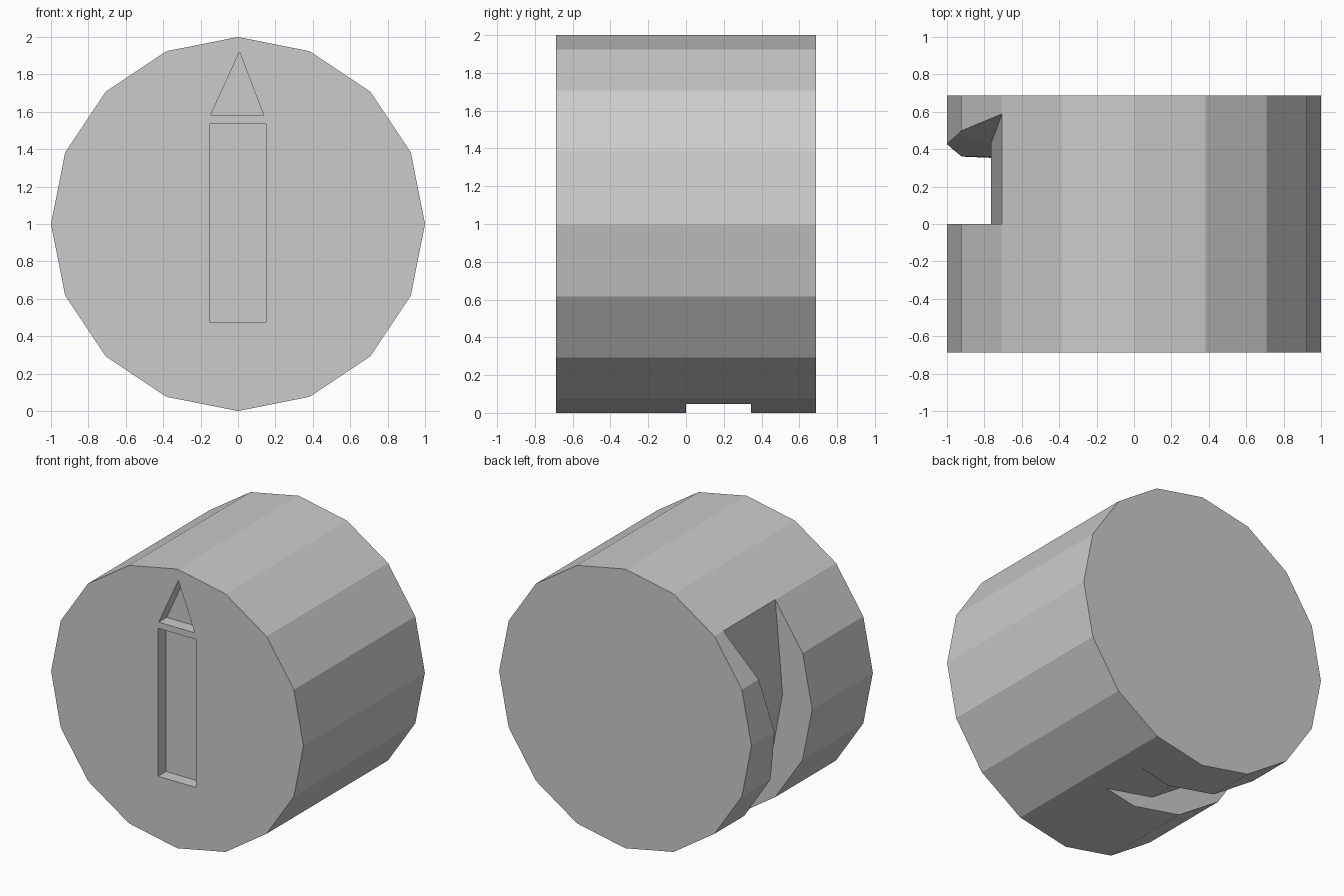
import bpy, bmesh, math

if "Cube" in bpy.data.objects:
    bpy.data.objects.remove(bpy.data.objects["Cube"])

HALF = 0.687   # half length along y
SIDES = 16


def rim(deg, r=1.0):
    a = math.radians(deg)
    return (r * math.cos(a), 1 + r * math.sin(a))


def make_object(name, verts, faces):
    mesh = bpy.data.meshes.new(name)
    mesh.from_pydata(verts, [], faces)
    bm = bmesh.new()
    bm.from_mesh(mesh)
    bmesh.ops.recalc_face_normals(bm, faces=bm.faces)
    bm.to_mesh(mesh)
    bm.free()
    ob = bpy.data.objects.new(name, mesh)
    bpy.context.collection.objects.link(ob)
    return ob


def prism(name, outline, y0, y1):
    n = len(outline)
    verts = [(x, y, z) for y in (y0, y1) for x, z in outline]
    faces = [tuple(range(n)), tuple(range(n, 2 * n))]
    faces += [(i, (i + 1) % n, n + (i + 1) % n, n + i) for i in range(n)]
    return make_object(name, verts, faces)


def cut(target, cutter):
    cutter.hide_render = True
    mod = target.modifiers.new("cut", 'BOOLEAN')
    mod.operation = 'DIFFERENCE'
    mod.solver = 'EXACT'
    mod.object = cutter
    bpy.context.view_layer.objects.active = target
    bpy.ops.object.modifier_apply(modifier=mod.name)
    bpy.data.objects.remove(cutter)


# Drum body: 16-sided, lying along y
drum = prism("drum_body", [rim(i * 360 / SIDES) for i in range(SIDES)], -HALF, HALF)

# Recessed pointer on the front: bar and arrow tip
cut(drum, prism("bar_cutter", [(-0.152, 0.475), (0.15, 0.475), (0.15, 1.535), (-0.152, 1.535)],
                -HALF - 0.1, -HALF + 0.09))
cut(drum, prism("tip_cutter", [(-0.147, 1.58), (0.138, 1.58), (0.008, 1.92)],
                -HALF - 0.1, -HALF + 0.09))

# Cam groove around the left side: (rim angle, floor x, floor z, back wall y)
stations = [
    (135, -0.706, 1.715, 0.59), (157.5, -0.736, 1.383, 0.505),
    (180, -0.765, 1.046, 0.43), (202.5, -0.694, 0.663, 0.36),
    (225, -0.477, 0.339, 0.35), (247.5, -0.153, 0.122, 0.345),
    (270, 0.04, 0.084, 0.345), (285, 0.25, 0.042, 0.345),
]
verts, faces = [], []
for deg, x, z, y in stations:
    ox, oz = rim(deg, 1.12)
    verts += [(x, 0, z), (ox, 0, oz), (ox, y, oz), (x, y, z)]
for s in range(len(stations) - 1):
    a, b = 4 * s, 4 * s + 4
    faces += [(a + k, a + (k + 1) % 4, b + (k + 1) % 4, b + k) for k in range(4)]
e = 4 * (len(stations) - 1)
faces += [(0, 1, 2, 3), (e, e + 1, e + 2, e + 3)]
groove = make_object("groove_cutter", verts, faces)
bm = bmesh.new()
bm.from_mesh(groove.data)
bmesh.ops.triangulate(bm, faces=bm.faces)
bm.to_mesh(groove.data)
bm.free()
cut(drum, groove)
